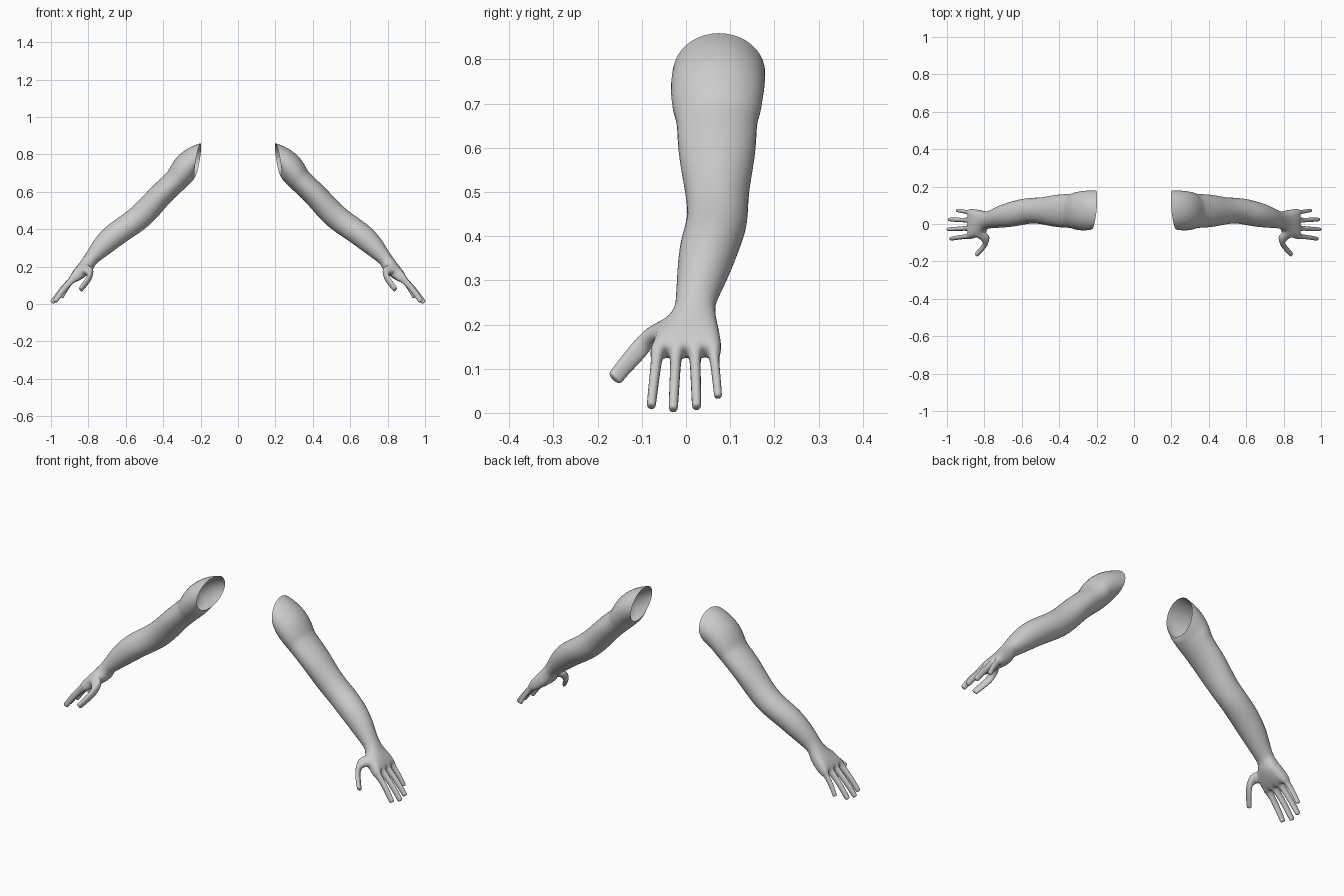
import bpy, bmesh, math
from mathutils import Vector

cube = bpy.data.objects.get("Cube")
if cube:
    bpy.data.objects.remove(cube)

skin = bpy.data.materials.new("skin_grey")
skin.use_nodes = True
GREY = (0.6, 0.6, 0.6, 1)
skin.diffuse_color = GREY
skin.node_tree.nodes["Principled BSDF"].inputs["Base Color"].default_value = GREY

# Arm sections: upper x, z / lower x, z / front y, back y
SECTIONS = [
    (.20, .86, .23, .68, -.03, .18),      # shoulder opening
    (.26, .84, .24, .66, -.035, .18),
    (.33, .79, .25, .65, -.035, .175),
    (.37, .72, .26, .64, -.03, .17),      # cap hem
    (.38, .70, .28, .62, -.02, .16),
    (.46, .63, .36, .55, -.02, .16),      # upper arm
    (.54, .54, .44, .45, 0, .14),
    (.61, .48, .51, .39, .005, .142),     # elbow
    (.69, .43, .59, .34, -.015, .125),
    (.76, .36, .67, .28, -.02, .10),      # forearm
    (.80, .29, .74, .23, -.023, .07),
    (.82, .26, .765, .21, -.025, .065),   # wrist
    (.84, .23, .775, .18, -.045, .07),    # palm
    (.865, .20, .81, .15, -.065, .078),
    (.895, .16, .855, .12, -.085, .083),  # knuckles
]
PALM_START = 12

# Finger ends (x, y, z) and girth, from index to little finger
FINGERS = [
    ((.98, -.079, .012), .021),
    ((.995, -.029, .005), .021),
    ((.987, .024, .01), .021),
    ((.945, .073, .034), .018),
]
# Thumb joints and girth
THUMB = [
    ((.785, -.08, .175), .040),
    ((.795, -.11, .138), .028),
    ((.82, -.14, .105), .024),
    ((.838, -.158, .082), .023),
    ((.843, -.163, .076), .021),
]


def section_ring(bm, index, spec):
    """Ten points around one section; round on the arm, boxy on the palm."""
    ux, uz, lx, lz, front, back = spec
    mid = Vector(((ux + lx) / 2, (front + back) / 2, (uz + lz) / 2))
    up = Vector(((ux - lx) / 2, 0, (uz - lz) / 2))
    box = max(0, min(1, (index - PALM_START + 1) / 3))
    ring = []
    for i in range(10):
        a = math.radians(162 - 36 * i)
        step = i if i < 5 else 9 - i
        across = (1 - box) * math.cos(a) * 1.06 + box * (step / 2 - 1)
        rise = (1 - box) * math.sin(a) * 1.06 + box * (1 if i < 5 else -1)
        p = mid + up * rise
        p.y += (back - front) / 2 * across
        if index == 0:
            p.x -= (p.y - mid.y) * 0.1
        ring.append(bm.verts.new(p))
    return ring


def grow(bm, face, joints):
    """Extrude a face through a chain of joints, keeping a square section."""
    for point, girth in joints:
        target = Vector(point)
        start = face.calc_center_median()
        axis = (target - start).normalized()
        face = bmesh.ops.extrude_discrete_faces(bm, faces=[face])["faces"][0]
        for v in face.verts:
            d = v.co - start
            d -= axis * d.dot(axis)
            v.co = target + d.normalized() * girth


def build_arm(name, side):
    bm = bmesh.new()
    rings = [section_ring(bm, i, s) for i, s in enumerate(SECTIONS)]
    thumb_base = None
    for k, (a, b) in enumerate(zip(rings, rings[1:])):
        for i in range(10):
            j = (i + 1) % 10
            f = bm.faces.new((a[i], a[j], b[j], b[i]))
            if k == PALM_START and i == 9:
                thumb_base = f
    # End of the palm: one patch for each finger
    end = rings[-1]
    patches = [bm.faces.new((end[j], end[j + 1], end[8 - j], end[9 - j])) for j in range(4)]
    bmesh.ops.recalc_face_normals(bm, faces=bm.faces[:])

    for patch, (tip, girth) in zip(patches, FINGERS):
        root, tip = patch.calc_center_median(), Vector(tip)
        arch = Vector((.005, 0, .005))
        joints = [(root.lerp(tip, t) + arch * math.sin(math.pi * t), girth * w)
                  for t, w in ((.12, 1.05), (.5, 1), (.94, .9), (1, .85))]
        grow(bm, patch, joints)
    grow(bm, thumb_base, THUMB)

    for v in bm.verts:
        v.co.x *= side
    if side < 0:
        bmesh.ops.reverse_faces(bm, faces=bm.faces[:])
    for f in bm.faces:
        f.smooth = True
    mesh = bpy.data.meshes.new(name)
    bm.to_mesh(mesh)
    bm.free()
    mesh.materials.append(skin)
    obj = bpy.data.objects.new(name, mesh)
    bpy.context.collection.objects.link(obj)
    sub = obj.modifiers.new("rounding", "SUBSURF")
    sub.levels = sub.render_levels = 2


build_arm("left_arm", 1)
build_arm("right_arm", -1)
